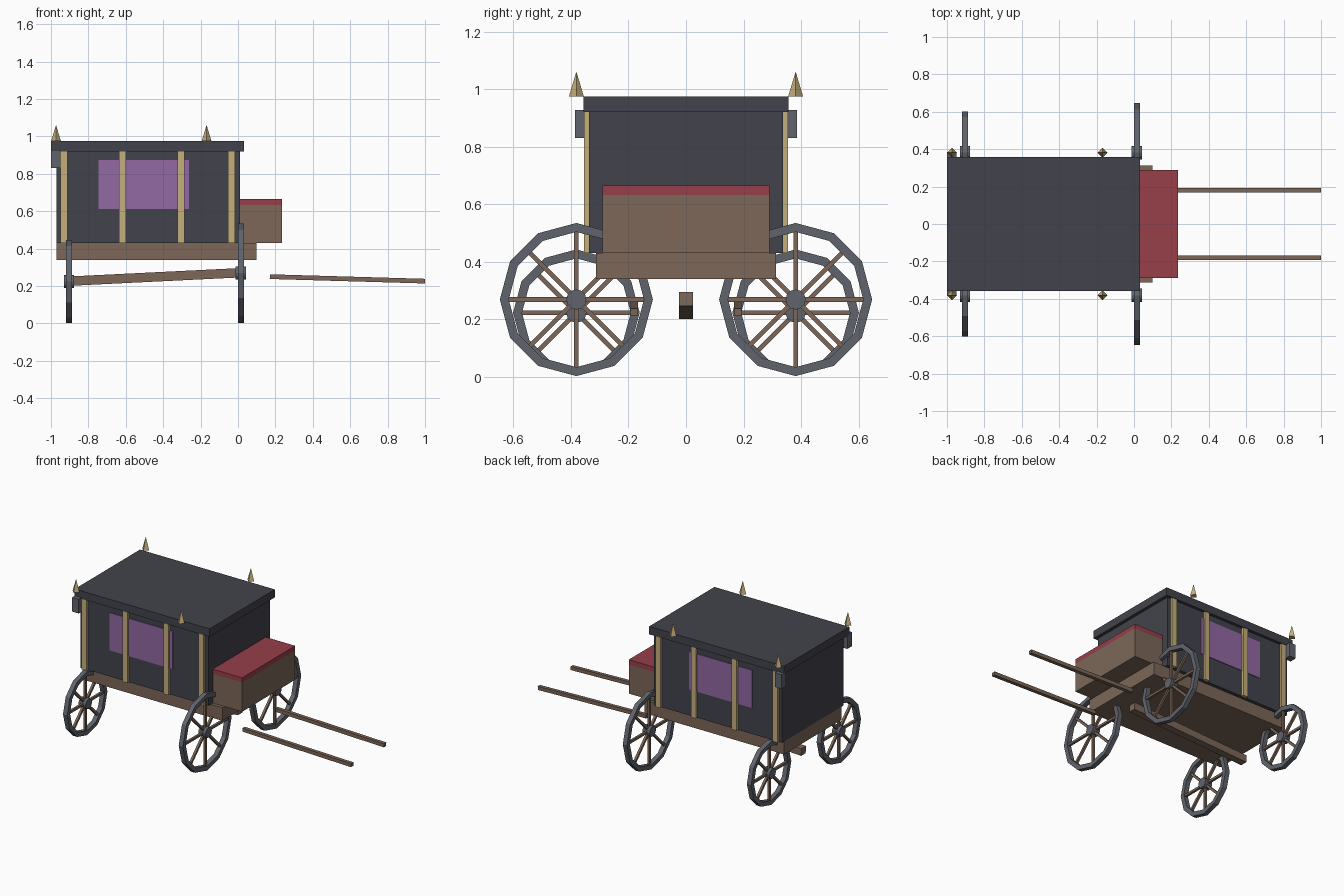
import bpy
import bmesh
from math import pi, sin, cos
from mathutils import Matrix, Vector

cube = bpy.data.objects.get("Cube")
if cube:
    bpy.data.objects.remove(cube, do_unlink=True)


def material(name, rgb):
    m = bpy.data.materials.new(name)
    m.use_nodes = True
    m.diffuse_color = (*rgb, 1)
    bsdf = next(n for n in m.node_tree.nodes if n.type == 'BSDF_PRINCIPLED')
    bsdf.inputs["Base Color"].default_value = (*rgb, 1)
    return m


DARK = material("charcoal panel", (0.055, 0.056, 0.072))
WOOD = material("brown wood", (0.20, 0.135, 0.097))
GOLD = material("pale gold", (0.56, 0.43, 0.20))
RED = material("red cushion", (0.31, 0.05, 0.068))
GREY = material("iron grey", (0.118, 0.128, 0.15))
PURPLE = material("purple curtain", (0.29, 0.14, 0.37))


def finish(name, bm, mat):
    bmesh.ops.recalc_face_normals(bm, faces=bm.faces)
    me = bpy.data.meshes.new(name)
    bm.to_mesh(me)
    bm.free()
    me.materials.append(mat)
    ob = bpy.data.objects.new(name, me)
    bpy.context.collection.objects.link(ob)
    return ob


def box(name, mat, x, y, z):
    """Box given by its (low, high) range on each axis."""
    bm = bmesh.new()
    size = [r[1] - r[0] for r in (x, y, z)]
    mid = [(r[0] + r[1]) / 2 for r in (x, y, z)]
    bmesh.ops.create_cube(bm, size=1, matrix=Matrix.Translation(mid) @ Matrix.Diagonal((*size, 1)))
    return finish(name, bm, mat)


def beam(name, mat, start, end, width):
    """Square bar between two points."""
    a, b = Vector(start), Vector(end)
    turn = (b - a).to_track_quat('X', 'Z').to_matrix().to_4x4()
    bm = bmesh.new()
    bmesh.ops.create_cube(bm, size=1, matrix=Matrix.Translation((a + b) / 2) @ turn
                          @ Matrix.Diagonal(((b - a).length, width, width, 1)))
    return finish(name, bm, mat)


def wheel(name, x, y, radius, sides=12):
    """Flat-sided rim, hub and eight spokes facing along x."""
    centre = Vector((x, y, radius + 0.003))
    half, inner = 0.016, radius - 0.031
    section = [(radius, -half), (radius, half), (inner, half), (inner, -half)]
    bm = bmesh.new()
    rings = []
    for i in range(sides):
        a = 2 * pi * i / sides
        rings.append([bm.verts.new(centre + Vector((w, r * cos(a), r * sin(a)))) for r, w in section])
    for i, ring in enumerate(rings):
        following = rings[(i + 1) % sides]
        for j in range(4):
            k = (j + 1) % 4
            bm.faces.new((ring[j], ring[k], following[k], following[j]))
    finish(name + "_rim", bm, GREY)

    bm = bmesh.new()
    bmesh.ops.create_cone(bm, cap_ends=True, segments=sides, radius1=0.035, radius2=0.035, depth=0.055,
                          matrix=Matrix.Translation(centre) @ Matrix.Rotation(pi / 2, 4, 'Y'))
    finish(name + "_hub", bm, GREY)

    for i in range(8):
        a = pi * i / 4
        tip = centre + Vector((0, cos(a), sin(a))) * (inner + 0.004)
        beam(f"{name}_spoke_{i + 1}", WOOD, centre, tip, 0.016)


# Coach body, roof and chassis
box("chassis", WOOD, (-0.97, 0.10), (-0.313, 0.313), (0.34, 0.43))
box("cabin", DARK, (-0.97, 0.01), (-0.337, 0.337), (0.43, 0.925))
box("roof", DARK, (-1.0, 0.032), (-0.357, 0.357), (0.92, 0.975))

# Driver's seat
box("seat_box", WOOD, (0.01, 0.235), (-0.29, 0.29), (0.43, 0.632))
box("seat_cushion", RED, (0.01, 0.235), (-0.29, 0.29), (0.632, 0.665))

# Undercarriage pole
beam("centre_pole", WOOD, (-0.90, 0, 0.226), (0.015, 0, 0.271), 0.05)

for side, s in (("left", 1), ("right", -1)):
    # Curtain panel and gilded posts on each flank
    def span(a, b):
        return tuple(sorted((s * a, s * b)))
    box(side + "_curtain", PURPLE, (-0.745, -0.262), span(0.336, 0.342), (0.612, 0.873))
    for i, x in enumerate((-0.93, -0.617, -0.304, -0.034)):
        box(f"{side}_post_{i + 1}", GOLD, (x - 0.019, x + 0.019), span(0.32, 0.354), (0.43, 0.92))

    # Lantern at the rear corner
    box(side + "_lantern", GREY, (-1.0, -0.95), span(0.336, 0.386), (0.83, 0.928))

    # Pointed finials beside the roof
    for place, x in (("rear", -0.973), ("front", -0.168)):
        bm = bmesh.new()
        bmesh.ops.create_cone(bm, cap_ends=True, segments=4, radius1=0.026, radius2=0, depth=0.087,
                              matrix=Matrix.Translation((x, s * 0.381, 1.018)))
        finish(f"{side}_{place}_finial", bm, GOLD)

    # Wheels and draught shaft
    wheel(side + "_front_wheel", 0.015, s * 0.381, 0.266)
    wheel(side + "_rear_wheel", -0.903, s * 0.381, 0.22)
    beam(side + "_shaft", WOOD, (0.17, s * 0.18, 0.25), (1.0, s * 0.18, 0.226), 0.025)
